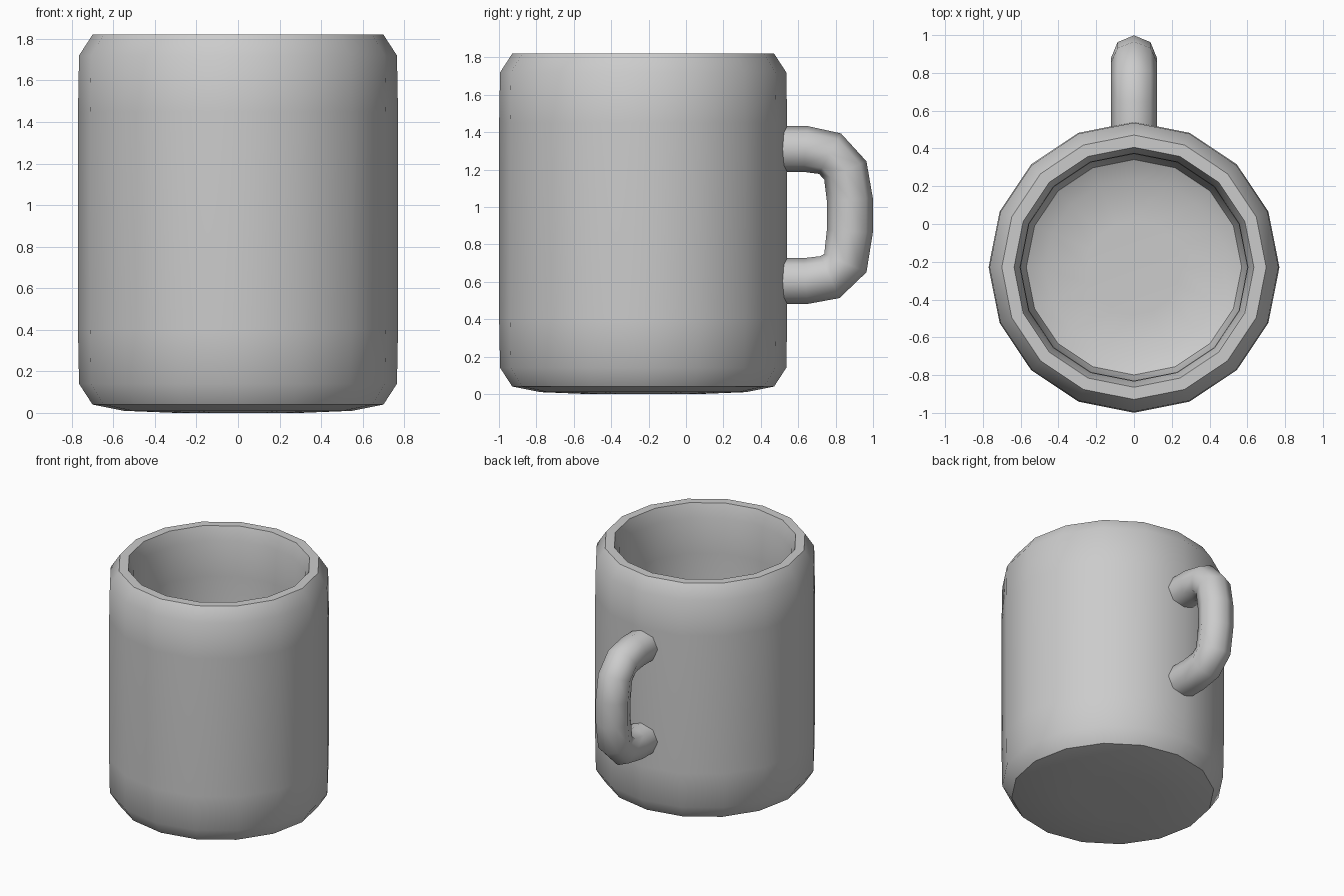
import bpy, bmesh
from math import sin, cos, tau
from mathutils import Vector

if "Cube" in bpy.data.objects:
    bpy.data.objects.remove(bpy.data.objects["Cube"])


def finish(name, bm, angle):
    bmesh.ops.recalc_face_normals(bm, faces=bm.faces)
    mesh = bpy.data.meshes.new(name)
    bm.to_mesh(mesh)
    bm.free()
    obj = bpy.data.objects.new(name, mesh)
    bpy.context.collection.objects.link(obj)
    bpy.ops.object.select_all(action='DESELECT')
    bpy.context.view_layer.objects.active = obj
    obj.select_set(True)
    bpy.ops.object.shade_smooth_by_angle(angle=angle)
    return obj


def loft(name, rings, angle=0.7):
    """Skin a list of equal-sized point rings and cap both ends."""
    bm = bmesh.new()
    loops = [[bm.verts.new(p) for p in ring] for ring in rings]
    n = len(loops[0])
    for a, b in zip(loops, loops[1:]):
        for i in range(n):
            j = (i + 1) % n
            bm.faces.new((a[i], a[j], b[j], b[i]))
    bm.faces.new(loops[0])
    bm.faces.new(loops[-1])
    return finish(name, bm, angle)


# Mug body: one closed profile, up the outside, over the rim, down the inside
SIDES, CENTRE_Y = 16, -0.229
profile = [(0.30, 0.0), (0.55, 0.01), (0.70, 0.04), (0.765, 0.14), (0.77, 0.40),
           (0.77, 1.45), (0.765, 1.72), (0.70, 1.82), (0.635, 1.82),
           (0.603, 1.72), (0.60, 1.45), (0.60, 0.32), (0.57, 0.20),
           (0.47, 0.15), (0.25, 0.14)]
loft("mug_body", [[(r * cos(tau * i / SIDES), CENTRE_Y + r * sin(tau * i / SIDES), z)
                   for i in range(SIDES)] for r, z in profile])

# Handle: octagonal tube swept along a C-shaped path in the yz plane
path = [Vector((0, y, z)) for y, z in [
    (0.48, 1.31), (0.64, 1.31), (0.77, 1.285), (0.852, 1.195), (0.876, 1.04),
    (0.876, 0.87), (0.852, 0.70), (0.77, 0.625), (0.64, 0.604), (0.48, 0.604)]]
RADIUS = 0.123
rings = []
for k, p in enumerate(path):
    ahead = path[min(k + 1, len(path) - 1)]
    behind = path[max(k - 1, 0)]
    tangent = (ahead - behind).normalized()
    side = Vector((1, 0, 0))
    up = side.cross(tangent)
    rings.append([p + RADIUS * (cos(tau * i / 8) * side + sin(tau * i / 8) * up)
                  for i in range(8)])
loft("handle", rings, 0.9)
